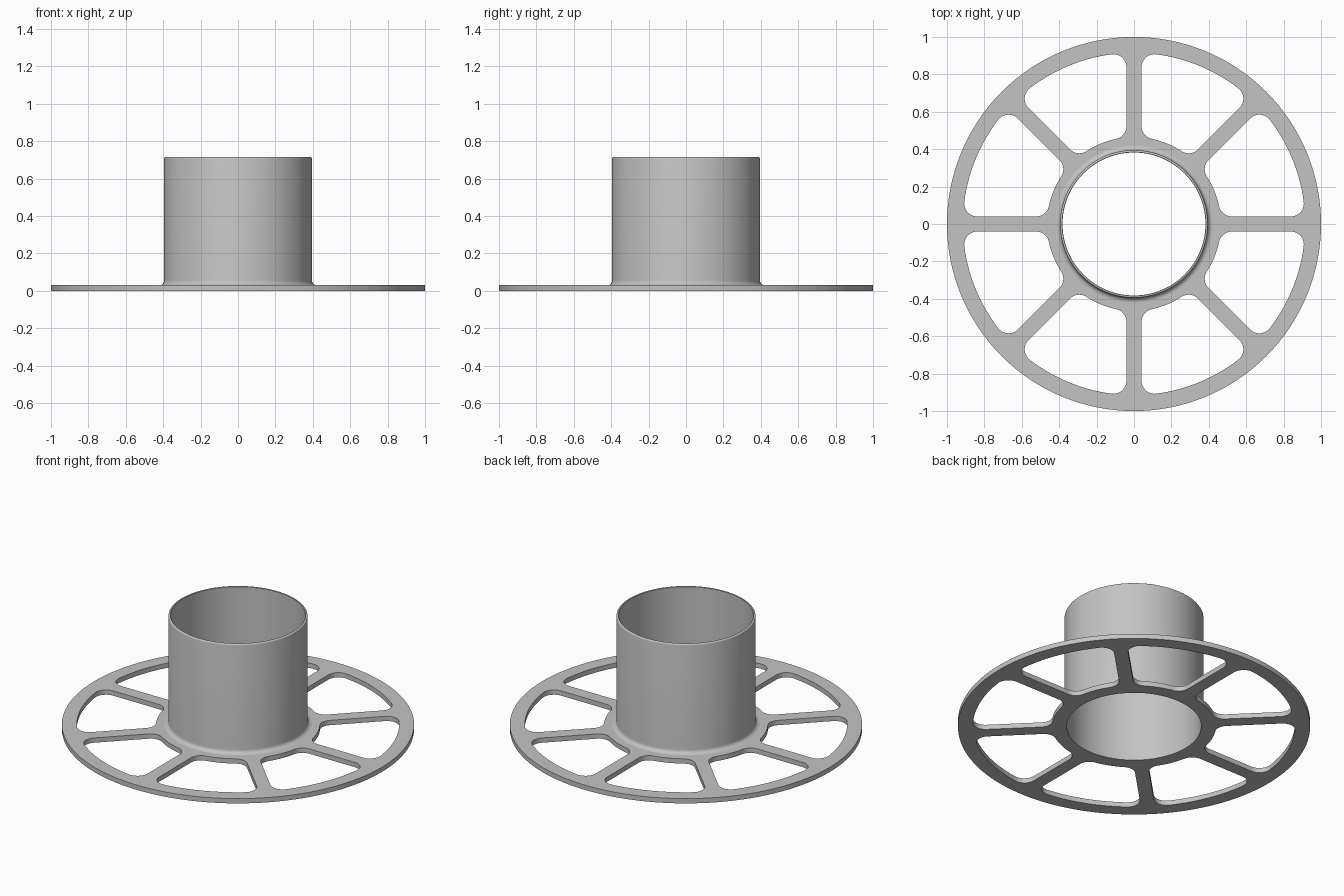
import bpy
import bmesh
from math import sin, cos, pi, asin, sqrt, tau

cube = bpy.data.objects.get("Cube")
if cube:
    bpy.data.objects.remove(cube, do_unlink=True)

SEG = 128            # steps around full circles
THICK = 0.03         # plate thickness
HEIGHT = 0.715       # tube height
BORE, WALL, FOOT = 0.382, 0.395, 0.42
SPOKES = 8
HALF_SPOKE = 0.04
WIN_IN, WIN_OUT, CORNER = 0.465, 0.915, 0.07

grey = bpy.data.materials.new("plain grey")
grey.use_nodes = True
grey.diffuse_color = (0.55, 0.55, 0.55, 1)
grey.node_tree.nodes["Principled BSDF"].inputs["Base Color"].default_value = (0.55, 0.55, 0.55, 1)


def arc(cx, cy, r, a0, a1, n):
    """Points along an arc, both ends included."""
    return [(cx + r * cos(a0 + (a1 - a0) * i / n), cy + r * sin(a0 + (a1 - a0) * i / n))
            for i in range(n + 1)]


def circle(r):
    return arc(0, 0, r, 0, tau, SEG)[:-1]


def window(start):
    """Rounded opening between the spoke at angle start and the next one."""
    step = tau / SPOKES
    off = HALF_SPOKE + CORNER
    d_in, d_out = WIN_IN + CORNER, WIN_OUT - CORNER
    a_in, a_out = asin(off / d_in), asin(off / d_out)
    pts = []
    # outer corner, outer rim, outer corner
    a, b = start + a_out, start + step - a_out
    pts += arc(d_out * cos(a), d_out * sin(a), CORNER, start - pi / 2, a, 10)
    pts += arc(0, 0, WIN_OUT, a, b, 14)[1:-1]
    pts += arc(d_out * cos(b), d_out * sin(b), CORNER, b, start + step + pi / 2, 10)
    # inner corner, hub rim, inner corner
    a, b = start + a_in, start + step - a_in
    pts += arc(d_in * cos(b), d_in * sin(b), CORNER, start + step + pi / 2, b + pi, 10)
    pts += arc(0, 0, WIN_IN, b, a, 10)[1:-1]
    pts += arc(d_in * cos(a), d_in * sin(a), CORNER, a + pi, start + 3 * pi / 2, 10)
    return pts


def finish(name, mesh):
    """Clean the mesh, add it to the scene and shade it."""
    bm = bmesh.new()
    bm.from_mesh(mesh)
    bmesh.ops.remove_doubles(bm, verts=bm.verts, dist=0.0001)
    bmesh.ops.recalc_face_normals(bm, faces=bm.faces)
    bm.to_mesh(mesh)
    bm.free()
    mesh.materials.clear()
    mesh.materials.append(grey)
    obj = bpy.data.objects.new(name, mesh)
    bpy.context.collection.objects.link(obj)
    bpy.ops.object.select_all(action="DESELECT")
    obj.select_set(True)
    bpy.context.view_layer.objects.active = obj
    bpy.ops.object.shade_smooth_by_angle(angle=pi / 6)
    return obj


# Spoked plate: filled flat outline with a hub hole and eight windows
curve = bpy.data.curves.new("plate_outline", "CURVE")
curve.dimensions = "2D"
curve.fill_mode = "BOTH"
curve.extrude = THICK / 2
loops = [circle(1), circle(FOOT)] + [window(i * tau / SPOKES) for i in range(SPOKES)]
for pts in loops:
    spline = curve.splines.new("POLY")
    spline.points.add(len(pts) - 1)
    for p, (x, y) in zip(spline.points, pts):
        p.co = (x, y, 0, 1)
    spline.use_cyclic_u = True
outline = bpy.data.objects.new("plate_outline", curve)
bpy.context.collection.objects.link(outline)
bpy.context.view_layer.update()
graph = bpy.context.evaluated_depsgraph_get()
plate_mesh = bpy.data.meshes.new_from_object(outline.evaluated_get(graph))
bpy.data.objects.remove(outline, do_unlink=True)
for v in plate_mesh.vertices:
    v.co.z += THICK / 2
finish("spoked_plate", plate_mesh)

# Hub tube: revolved wall section with a filleted foot and a rounded lip
fillet = FOOT - WALL
lip = 0.008
section = [(BORE, 0), (BORE, HEIGHT - 0.002), (BORE + 0.002, HEIGHT)]
section += arc(WALL - lip, HEIGHT - lip, lip, pi / 2, 0, 4)
section += arc(FOOT, THICK + fillet, fillet, pi, 3 * pi / 2, 6)
section += [(FOOT, 0)]
bm = bmesh.new()
rings = [[bm.verts.new((x, y, z)) for x, y in circle(r)] for r, z in section]
for k, ring in enumerate(rings):
    nxt = rings[(k + 1) % len(rings)]
    for i in range(SEG):
        j = (i + 1) % SEG
        bm.faces.new((ring[i], ring[j], nxt[j], nxt[i]))
tube_mesh = bpy.data.meshes.new("hub_tube")
bm.to_mesh(tube_mesh)
bm.free()
finish("hub_tube", tube_mesh)
